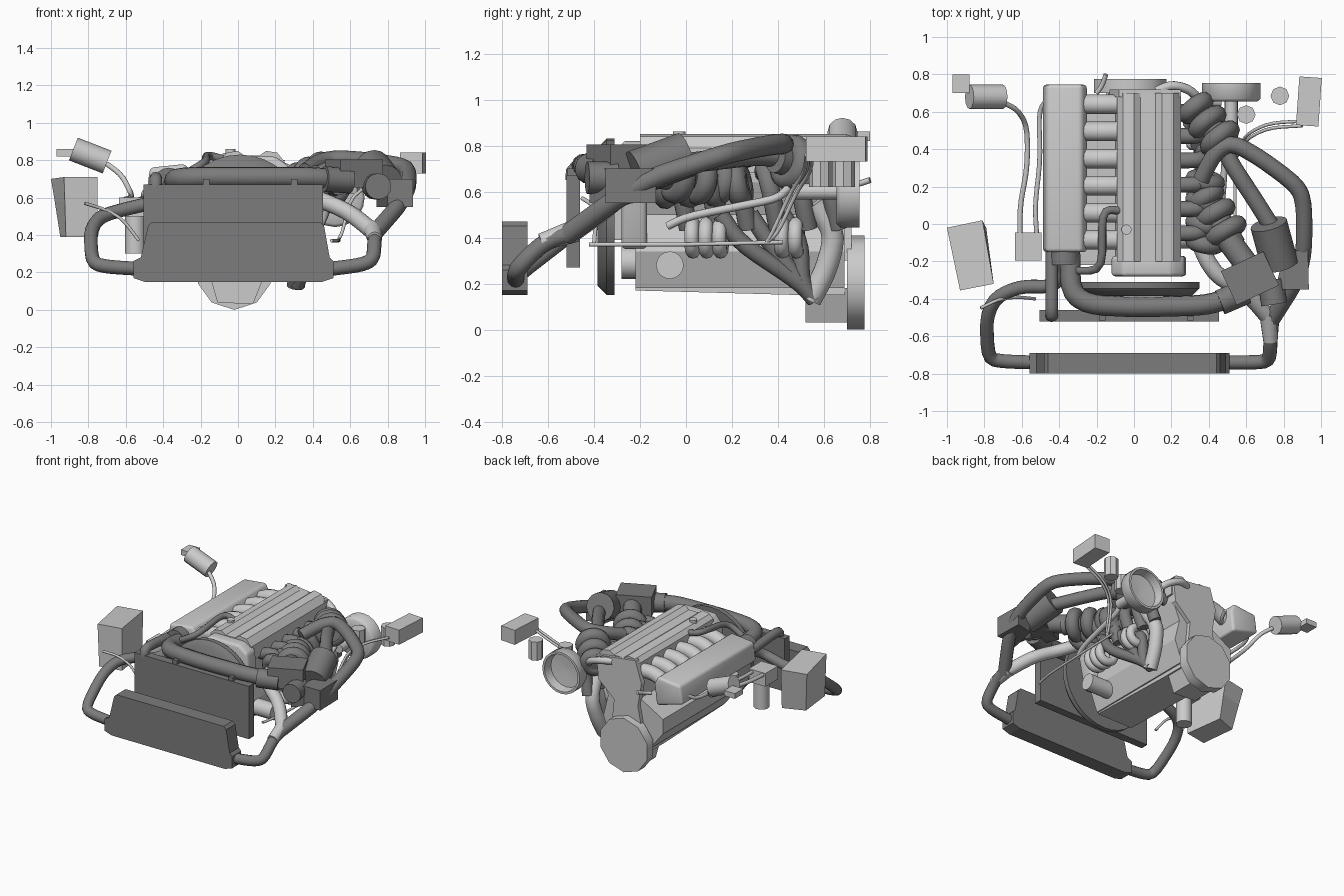
import bpy, bmesh, math
from mathutils import Vector, Matrix

if "Cube" in bpy.data.objects:
    bpy.data.objects.remove(bpy.data.objects["Cube"])

dark = bpy.data.materials.new("dark_grey")
dark.diffuse_color = (0.2, 0.2, 0.2, 1)
dark.use_nodes = True
dark.node_tree.nodes["Principled BSDF"].inputs["Base Color"].default_value = dark.diffuse_color


def finish(ob, mat=None, smooth=False):
    if mat:
        ob.data.materials.append(mat)
    bpy.ops.object.select_all(action='DESELECT')
    ob.select_set(True)
    bpy.context.view_layer.objects.active = ob
    if ob.type == 'CURVE':
        bpy.ops.object.convert(target='MESH')
        ob = bpy.context.object
    if smooth:
        bpy.ops.object.shade_smooth_by_angle(angle=math.radians(50))
    return ob


def from_bm(name, bm, mat=None, smooth=False):
    bmesh.ops.recalc_face_normals(bm, faces=bm.faces)
    me = bpy.data.meshes.new(name)
    bm.to_mesh(me)
    bm.free()
    ob = bpy.data.objects.new(name, me)
    bpy.context.collection.objects.link(ob)
    return finish(ob, mat, smooth)


def prism(name, prof, axis, a, b, mat=None, bevel=0):
    """Extrude a 2D profile along an axis: y takes (x, z), x takes (y, z), z takes (x, y)."""
    put = {'x': lambda u, v, t: (t, u, v), 'y': lambda u, v, t: (u, t, v), 'z': lambda u, v, t: (u, v, t)}[axis]
    bm = bmesh.new()
    lo, hi = ([bm.verts.new(put(u, v, t)) for u, v in prof] for t in (a, b))
    bm.faces.new(lo)
    bm.faces.new(hi)
    for i in range(len(prof)):
        j = (i + 1) % len(prof)
        bm.faces.new((lo[i], lo[j], hi[j], hi[i]))
    if bevel:
        bmesh.ops.bevel(bm, geom=bm.edges[:], offset=bevel, segments=3, affect='EDGES', profile=0.5)
    return from_bm(name, bm, mat, bool(bevel))


def box(name, c, s, rot=0, mat=None):
    bm = bmesh.new()
    m = Matrix.Translation(c) @ Matrix.Rotation(math.radians(rot), 4, 'Z') @ Matrix.Diagonal((*s, 1))
    bmesh.ops.create_cube(bm, size=1, matrix=m)
    return from_bm(name, bm, mat)


def cyl(name, p, q, r, r2=None, n=16, mat=None):
    p, q = Vector(p), Vector(q)
    bm = bmesh.new()
    m = Matrix.Translation((p + q) / 2) @ (q - p).to_track_quat('Z', 'Y').to_matrix().to_4x4()
    bmesh.ops.create_cone(bm, cap_ends=True, segments=n, radius1=r, radius2=r if r2 is None else r2,
                          depth=(q - p).length, matrix=m)
    return from_bm(name, bm, mat, n > 8)


def tube(name, pts, r, mat=None):
    """Round pipe of straight runs joined by short rounded bends."""
    pts = [Vector(p) for p in pts]
    path = [pts[0]]
    for a, b, c in zip(pts, pts[1:], pts[2:]):
        p, q = (b + (e - b).normalized() * min(.1, .42 * (e - b).length) for e in (a, c))
        path += [p * (1 - t) ** 2 + b * 2 * t * (1 - t) + q * t * t for t in (0, .33, .67, 1)]
    path.append(pts[-1])
    cu = bpy.data.curves.new(name, 'CURVE')
    cu.dimensions = '3D'
    cu.bevel_depth, cu.bevel_resolution, cu.use_fill_caps = r, 4, True
    sp = cu.splines.new('POLY')
    sp.points.add(len(path) - 1)
    for sp_pt, p in zip(sp.points, path):
        sp_pt.co = (*p, 1)
    ob = bpy.data.objects.new(name, cu)
    bpy.context.collection.objects.link(ob)
    return finish(ob, mat, True)


def ring(name, c, R, r, direction, mat=None):
    q = Vector(direction).to_track_quat('Z', 'Y')
    bpy.ops.mesh.primitive_torus_add(location=c, rotation=q.to_euler(), major_radius=R, minor_radius=r,
                                     major_segments=24, minor_segments=10)
    bpy.context.object.name = name
    return finish(bpy.context.object, mat, True)


# Intercooler with end tanks
prism("intercooler", [(-.50, .15), (.45, .15), (.51, .17), (.51, .26), (.49, .28), (.46, .45), (.44, .47), (-.46, .47),
                      (-.48, .45), (-.52, .28), (-.56, .26), (-.56, .17)], 'y', -.80, -.69, dark)

# Radiator, fan and front pulley
box("radiator", (-.025, -.49, .47), (.96, .06, .40), mat=dark)
for x in (-.17, .30):
    box("radiator_bracket", (x, -.49, .685), (.035, .05, .03), mat=dark)
cyl("fan", (.01, -.31, .49), (.01, -.345, .49), .34, n=32, mat=dark)
cyl("fan_front", (.01, -.345, .49), (.01, -.385, .49), .34, .30, n=32, mat=dark)
cyl("crank_pulley", (0, -.28, .29), (0, -.2, .29), .07)

# Engine block, head, sump and bellhousing
prism("engine_block", [(-.17, .18), (.15, .18), (.21, .34), (.17, .5), (.23, .64), (.24, .76), (-.08, .76), (-.1, .55),
                       (-.29, .44), (-.29, .33)], 'y', -.22, .69)
prism("oil_pan", [(-.22, .17), (.50, .15), (.69, .15), (.69, .36), (-.22, .36)], 'x', -.16, .14)
prism("sump", [(-.15, .18), (-.11, .04), (.08, .03), (.14, .18)], 'y', .52, .70)
cyl("bellhousing", (-.02, .70, .205), (-.02, .775, .205), .205, n=10)
prism("rear_plate", [(-.14, .3), (.12, .3), (.10, .5), (.23, .62), (.25, .8), (-.08, .84), (-.13, .68), (-.10, .5)],
      'y', .68, .72)
prism("cam_cover", [(-.09, .7), (-.09, .81), (-.06, .84), (0, .85), (.035, .825), (.115, .825), (.15, .85), (.21, .84),
                    (.25, .79), (.25, .68)], 'y', -.2, .70)
prism("timing_cover", [(-.12, .35), (.22, .35), (.28, .65), (.27, .77), (.2, .82), (-.06, .82), (-.12, .75)],
      'y', -.28, -.17, bevel=.02)
cyl("oil_cap", (-.04, -.03, .82), (-.04, -.03, .86), .027)

# Intake plenum, runners and throttle
prism("intake_plenum", [(-.49, .62), (-.27, .56), (-.25, .72), (-.28, .78), (-.47, .76)], 'y', -.15, .745, bevel=.02)
for i in range(6):
    y = .64 - .145 * i
    tube("intake_runner", [(-.29, y, .69), (-.18, y, .745), (-.06, y, .74)], .052)
cyl("throttle", (-.37, -.14, .68), (-.37, -.22, .68), .08, mat=dark)

# Charge pipes and hoses at the front
tube("front_intake_pipe", [(-.34, -.16, .68), (-.34, -.36, .70), (-.25, -.43, .71), (0, -.445, .71), (.38, -.435, .71),
                           (.50, -.40, .70), (.60, -.33, .70)], .055, dark)
cyl("pipe_coupler", (.46, -.42, .70), (.60, -.36, .69), .068, mat=dark)
tube("radiator_hose", [(-.44, -.15, .68), (-.44, -.49, .71), (-.44, -.49, .65)], .034, dark)
tube("left_charge_pipe", [(-.54, -.74, .22), (-.70, -.735, .23), (-.78, -.72, .25), (-.79, -.50, .42), (-.74, -.39, .50),
                          (-.60, -.33, .54), (-.42, -.34, .58), (-.37, -.2, .66)], .037, dark)
tube("right_charge_pipe", [(.50, -.74, .22), (.66, -.74, .24), (.725, -.73, .27), (.73, -.62, .38), (.74, -.5, .42)], .038, dark)
cyl("charge_junction", (.73, -.63, .38), (.72, -.48, .43), .038, .05)
tube("outer_charge_pipe", [(.73, -.52, .41), (.87, -.30, .57), (.91, -.15, .66), (.91, .10, .74), (.88, .20, .77),
                           (.68, .35, .80), (.52, .44, .81), (.43, .38, .79), (.36, .24, .74)], .045, dark)
tube("inner_charge_pipe", [(.72, -.5, .42), (.60, -.36, .52), (.44, -.28, .59), (.35, -.12, .61), (.34, .08, .63)], .045)

# Turbochargers with housings and manifold
for c, d in (((.41, .52, .71), (.6, -.75, .2)), ((.45, .03, .66), (.5, -.85, .1))):
    c, d = Vector(c), Vector(d).normalized()
    for off, R in ((-.13, .06), (-.03, .07), (.08, .075)):
        ring("turbo_scroll", c + d * off, R, .048, d, dark)
    cyl("turbo_core", c - d * .17, c + d * .17, .065, mat=dark)
for y in (.23, .12, 0, -.1):
    ring("manifold_band", (.38, y, .63), .06, .048, (.2, 1, .2), dark)
for i in range(6):
    y = .60 - .13 * i
    tube("exhaust_header", [(.22, y, .68), (.35, y, .71), (.40, y + .03, .60), (.36, y + .06, .44)], .042, dark)
for y in (.03, .09, .15, .42, .48):
    ring("lower_scroll", (.37, y, .40), .06, .032, (.1, 1, 0))
cyl("oil_filter", (.15, -.07, .28), (.36, -.07, .28), .06)
for y, x in ((.15, .40), (.28, .36), (.42, .34)):
    tube("downpipe", [(x, y, .50), (x, y + .08, .38), (.34, .50, .20), (.32, .56, .13)], .037, dark)
tube("rear_downpipe", [(.36, .56, .55), (.34, .65, .42), (.32, .61, .26), (.31, .54, .13)], .05)

# Air filters and their intake pipes
tube("upper_filter_pipe", [(.44, .48, .74), (.52, .32, .76), (.64, .14, .74), (.74, -.02, .72)], .045, dark)
tube("lower_filter_pipe", [(.42, .04, .66), (.50, -.08, .69), (.62, -.24, .72)], .065, dark)
cyl("air_filter", (.72, 0, .76), (.78, -.22, .68), .10, mat=dark)
box("air_box", (.62, -.29, .73), (.25, .20, .15), 25, dark)
cyl("air_inlet", (.73, -.30, .66), (.75, -.43, .66), .07, mat=dark)
prism("outer_air_duct", [(.80, -.16), (.93, -.13), (.935, -.35), (.80, -.35), (.74, -.42)], 'z', .55, .70, dark)

# Brake booster shell, open to the rear, with master cylinder
bm = bmesh.new()
rings = []
for y, r in ((.66, .06), (.655, .14), (.67, .157), (.755, .157), (.755, .14), (.69, .13), (.68, .02)):
    rings.append([bm.verts.new((.52 + r * math.cos(a * math.pi / 10), y, .60 + r * math.sin(a * math.pi / 10)))
                  for a in range(20)])
for a, b in zip(rings, rings[1:]):
    for i in range(20):
        bm.faces.new((a[i], a[i - 1], b[i - 1], b[i]))
bm.faces.new(rings[0])
bm.faces.new(rings[-1])
from_bm("brake_booster", bm, None, True)
cyl("master_cylinder", (.52, .46, .60), (.52, .66, .60), .035)
cyl("brake_reservoir", (.60, .585, .62), (.60, .585, .73), .05, n=8)
cyl("fluid_pot", (.78, .685, .62), (.78, .685, .76), .05, n=8)
box("fuse_box", (.935, .655, .785), (.12, .26, .11), -4)
tube("booster_hose", [(.12, .71, .78), (.2, .745, .78), (.3, .72, .74), (.36, .65, .68), (.46, .65, .64)], .025)

# Left side tank, canister and relay box
bm = bmesh.new()
bot = [(-.95, -.08), (-.92, -.35), (-.75, -.32), (-.79, -.02)]
top = [(-1, -.02), (-.93, -.355), (-.75, -.32), (-.81, .02)]
vb = [bm.verts.new((x, y, .39)) for x, y in bot]
vm = [bm.verts.new((x * .4 + u * .6, y * .4 + w * .6, .58)) for (x, y), (u, w) in zip(bot, top)]
vt = [bm.verts.new((x, y, z)) for (x, y), z in zip(top, (.70, .71, .71, .70))]
for a, b in ((vb, vm), (vm, vt)):
    for i in range(4):
        bm.faces.new((a[i - 1], a[i], b[i], b[i - 1]))
bm.faces.new(vb)
bm.faces.new(vt)
from_bm("washer_tank", bm)
cyl("canister", (-.88, .68, .86), (-.70, .68, .79), .065, n=12)
box("relay_box", (-.925, .75, .84), (.09, .10, .04))
box("valve_box", (-.565, -.12, .55), (.14, .15, .10))
cyl("valve_canister", (-.55, -.12, .30), (-.55, -.12, .52), .055)

# Thin hoses and rods
tube("canister_hose", [(-.70, .65, .78), (-.62, .61, .72), (-.57, .52, .62), (-.57, .3, .60), (-.61, .1, .59), (-.61, -.08, .58)], .014)
tube("plenum_hose", [(-.47, .66, .66), (-.51, .6, .62), (-.50, .35, .60), (-.53, .1, .59), (-.52, -.06, .58)], .013)
tube("breather_pipe", [(-.06, .07, .80), (-.17, .08, .83), (-.17, -.25, .79), (-.33, -.25, .70)], .022, dark)
for o in (0, .025):
    tube("brake_line", [(.90, .55 - o, .76), (.72, .54 - o, .68), (.60, .48 - o, .60), (.56, .40 - o, .42), (.54, .35, .38)], .009)
tube("side_rod", [(.54, .42, .38), (.54, .0, .37), (.53, -.28, .37), (.5, -.42, .37)], .009)
tube("coolant_pipe", [(.44, -.08, .45), (.46, .0, .49), (.48, .25, .54), (.49, .40, .57), (.50, .45, .62)], .018)
tube("tank_hose", [(-.82, -.45, .57), (-.72, -.40, .54), (-.62, -.39, .49), (-.53, -.40, .37)], .009)
tube("shift_lever", [(-.2, .70, .62), (-.17, .74, .63), (-.15, .80, .65)], .013)
